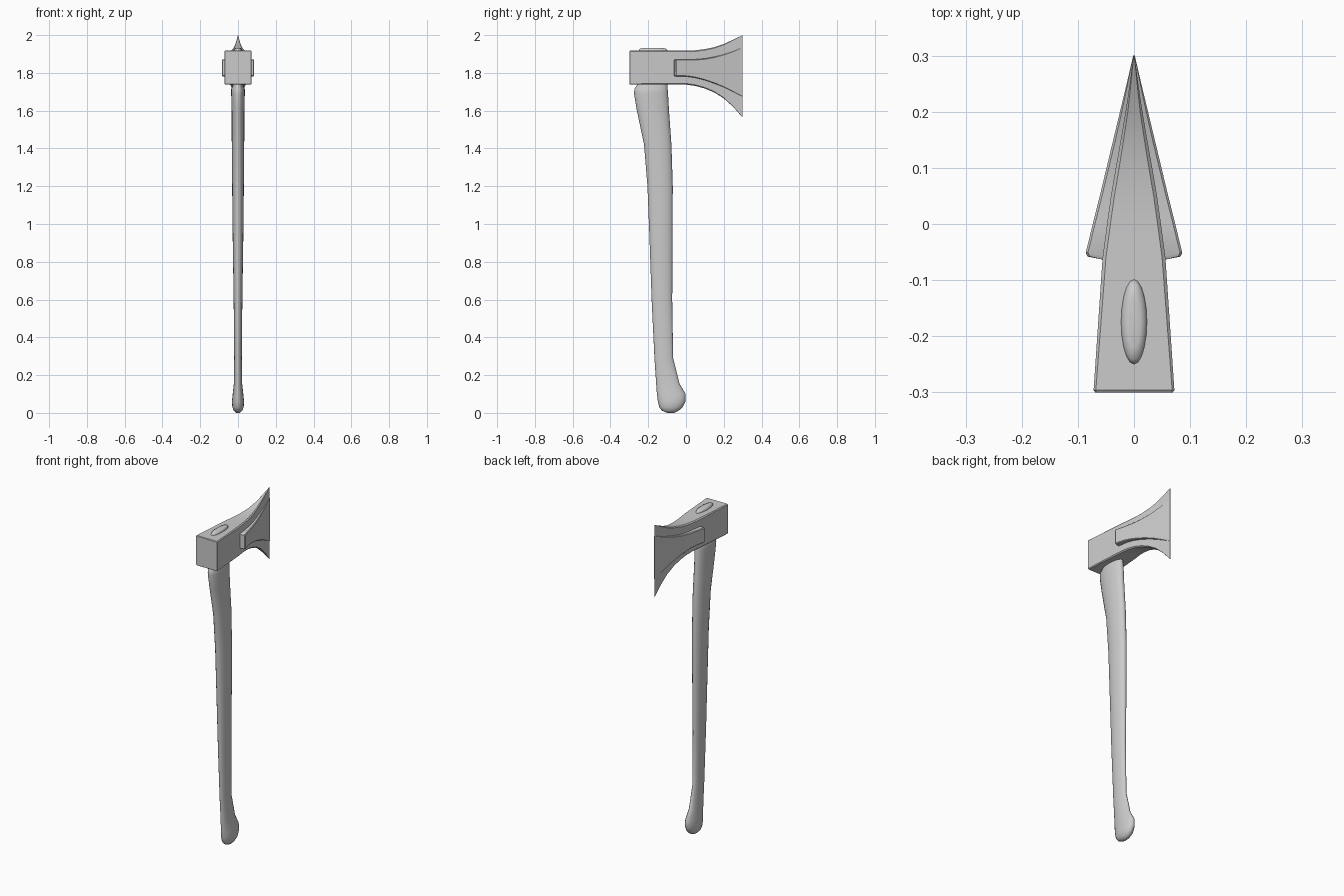
import bpy, bmesh
from math import cos, sin, tau


def loft(name, rings, angle=0.6):
    """Skin a list of equal-length point rings and cap both ends."""
    bm = bmesh.new()
    vs = [[bm.verts.new(p) for p in ring] for ring in rings]
    n = len(vs[0])
    for a, b in zip(vs, vs[1:]):
        for i in range(n):
            j = (i + 1) % n
            bm.faces.new((a[i], a[j], b[j], b[i]))
    bm.faces.new(vs[0][::-1])
    bm.faces.new(vs[-1])
    bmesh.ops.recalc_face_normals(bm, faces=bm.faces)
    me = bpy.data.meshes.new(name)
    bm.to_mesh(me)
    bm.free()
    ob = bpy.data.objects.new(name, me)
    bpy.context.collection.objects.link(ob)
    bpy.ops.object.select_all(action='DESELECT')
    bpy.context.view_layer.objects.active = ob
    ob.select_set(True)
    bpy.ops.object.shade_smooth_by_angle(angle=angle)
    return ob


def interp(table, t):
    """Linear lookup in a list of (key, value) pairs."""
    for (a, va), (b, vb) in zip(table, table[1:]):
        if t <= b:
            return va + (vb - va) * (t - a) / (b - a)
    return table[-1][1]


def head_ring(y, w, z0, z1, c):
    """Rectangle across x and z with chamfered corners."""
    return [(-w + c, y, z0), (w - c, y, z0), (w, y, z0 + c), (w, y, z1 - c),
            (w - c, y, z1), (-w + c, y, z1), (-w, y, z1 - c), (-w, y, z0 + c)]


# Axe head: y, half width, bottom, top, chamfer
head = [(-0.30, 0.069, 1.741, 1.915, 0.004), (-0.296, 0.072, 1.738, 1.918, 0.004),
        (-0.06, 0.056, 1.738, 1.918, 0.006), (0.0, 0.048, 1.738, 1.918, 0.006),
        (0.05, 0.041, 1.731, 1.920, 0.006), (0.10, 0.0325, 1.717, 1.926, 0.006),
        (0.15, 0.0235, 1.696, 1.936, 0.005), (0.20, 0.015, 1.665, 1.953, 0.004),
        (0.25, 0.0075, 1.620, 1.976, 0.002), (0.30, 0.001, 1.563, 2.0, 0.0005)]
loft("axe_head", [head_ring(*s) for s in head])

# Raised cheek on each side of the blade: y, outer x, bottom, top
body_w = [(s[0], s[1]) for s in head]
cheek = [(-0.058, 0.083, 1.785, 1.868), (-0.051, 0.086, 1.782, 1.871),
         (0.0, 0.0735, 1.781, 1.871), (0.05, 0.061, 1.774, 1.872),
         (0.10, 0.049, 1.761, 1.876), (0.15, 0.037, 1.744, 1.885),
         (0.20, 0.025, 1.724, 1.898), (0.25, 0.013, 1.700, 1.914),
         (0.30, 0.0015, 1.675, 1.934)]
rings = []
for y, w, z0, z1 in cheek:
    wi = interp(body_w, y) * 0.95
    c = min(0.004, (w - wi) * 0.3)
    yi = y - 0.006 if y < -0.04 else y
    rings.append([(wi, yi, z0), (w - c, y, z0), (w, y, z0 + c),
                  (w, y, z1 - c), (w - c, y, z1), (wi, yi, z1)])
cheeks = loft("blade_cheeks", rings)
mirror = cheeks.modifiers.new("Mirror", 'MIRROR')
mirror.use_axis = (True, False, False)

# Curved wooden handle, passing through the head: z, back y, front y, half width
handle = [(0.0, -0.100, -0.062, 0.010), (0.012, -0.128, -0.038, 0.022),
          (0.03, -0.141, -0.018, 0.030), (0.06, -0.149, -0.003, 0.032),
          (0.10, -0.154, -0.002, 0.028), (0.155, -0.158, -0.034, 0.022),
          (0.29, -0.167, -0.068, 0.020), (0.60, -0.182, -0.073, 0.023),
          (0.92, -0.193, -0.071, 0.028), (1.20, -0.204, -0.070, 0.031),
          (1.42, -0.222, -0.077, 0.033), (1.60, -0.260, -0.090, 0.034),
          (1.69, -0.275, -0.095, 0.036), (1.715, -0.273, -0.097, 0.036),
          (1.74, -0.257, -0.099, 0.026), (1.92, -0.250, -0.099, 0.023),
          (1.929, -0.242, -0.107, 0.020), (1.933, -0.220, -0.130, 0.012)]
N = 20
loft("handle", [[(w * cos(tau * i / N), (a + b) / 2 + (b - a) / 2 * sin(tau * i / N), z)
                 for i in range(N)] for z, a, b, w in handle], angle=0.9)
